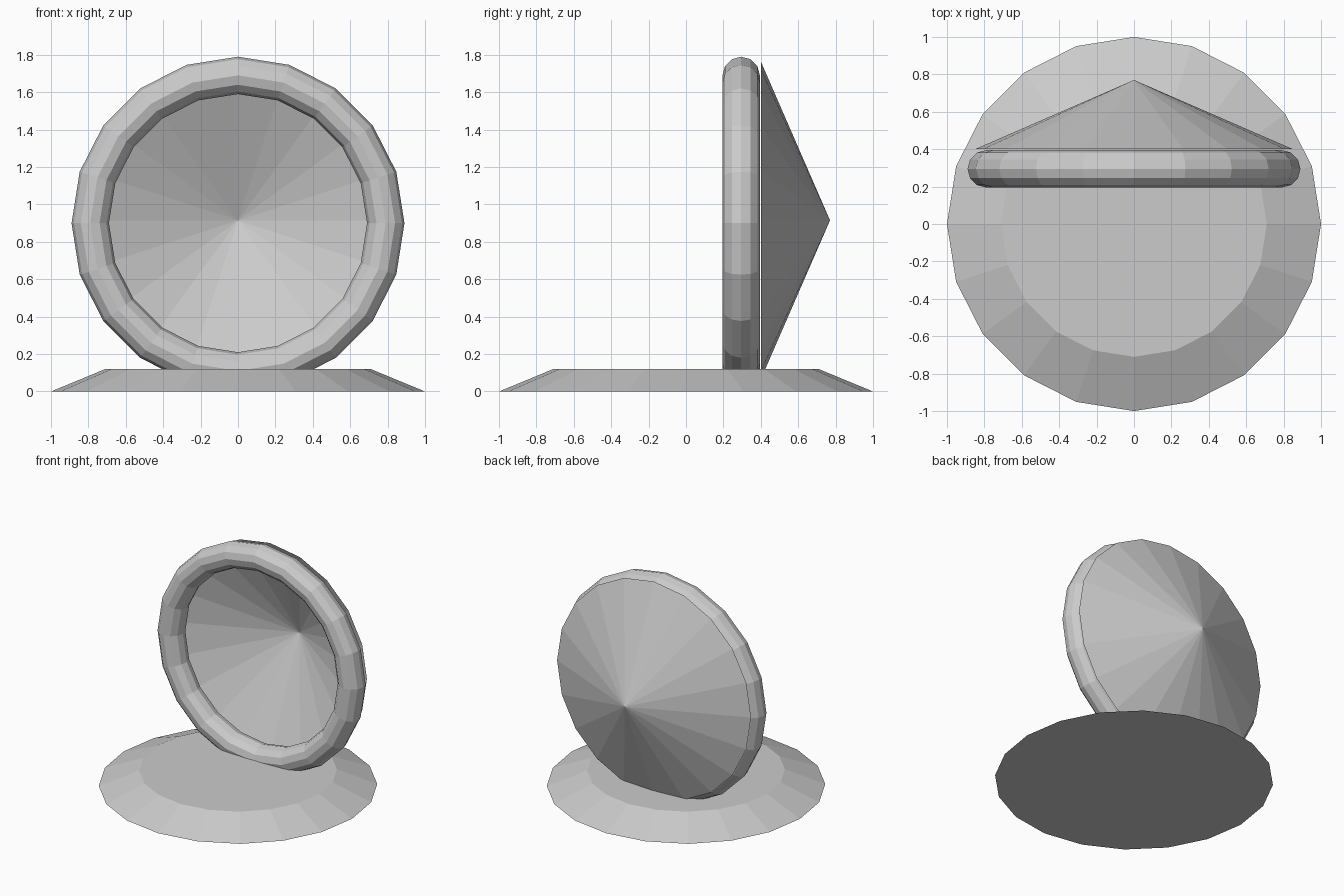
import bpy
import math

cube = bpy.data.objects.get("Cube")
if cube:
    bpy.data.objects.remove(cube, do_unlink=True)

SIDES = 20
GREY = (0.6, 0.6, 0.6, 1.0)

grey = bpy.data.materials.new("plain grey")
grey.use_nodes = True
grey.diffuse_color = GREY
grey.node_tree.nodes["Principled BSDF"].inputs["Base Color"].default_value = GREY


def finish(name):
    """Name the new part, colour it and keep its faces flat."""
    part = bpy.context.object
    part.name = name
    part.data.materials.append(grey)
    bpy.ops.object.shade_flat()
    return part


# Bevelled round foot
bpy.ops.mesh.primitive_cone_add(vertices=SIDES, radius1=1.0, radius2=0.71,
                                depth=0.12, location=(0, 0, 0.06))
finish("base")

# Upright ring, sunk into the foot
bpy.ops.mesh.primitive_torus_add(major_segments=SIDES, minor_segments=12,
                                 major_radius=0.79, minor_radius=0.1,
                                 location=(0, 0.295, 0.9),
                                 rotation=(math.radians(90), 0, 0))
finish("ring")

# Open cone behind the ring, pointing backwards
bpy.ops.mesh.primitive_cone_add(vertices=SIDES, radius1=0.85, radius2=0,
                                depth=0.37, end_fill_type='NOTHING',
                                location=(0, 0.585, 0.915),
                                rotation=(math.radians(-90), 0, 0))
finish("back_cone")
